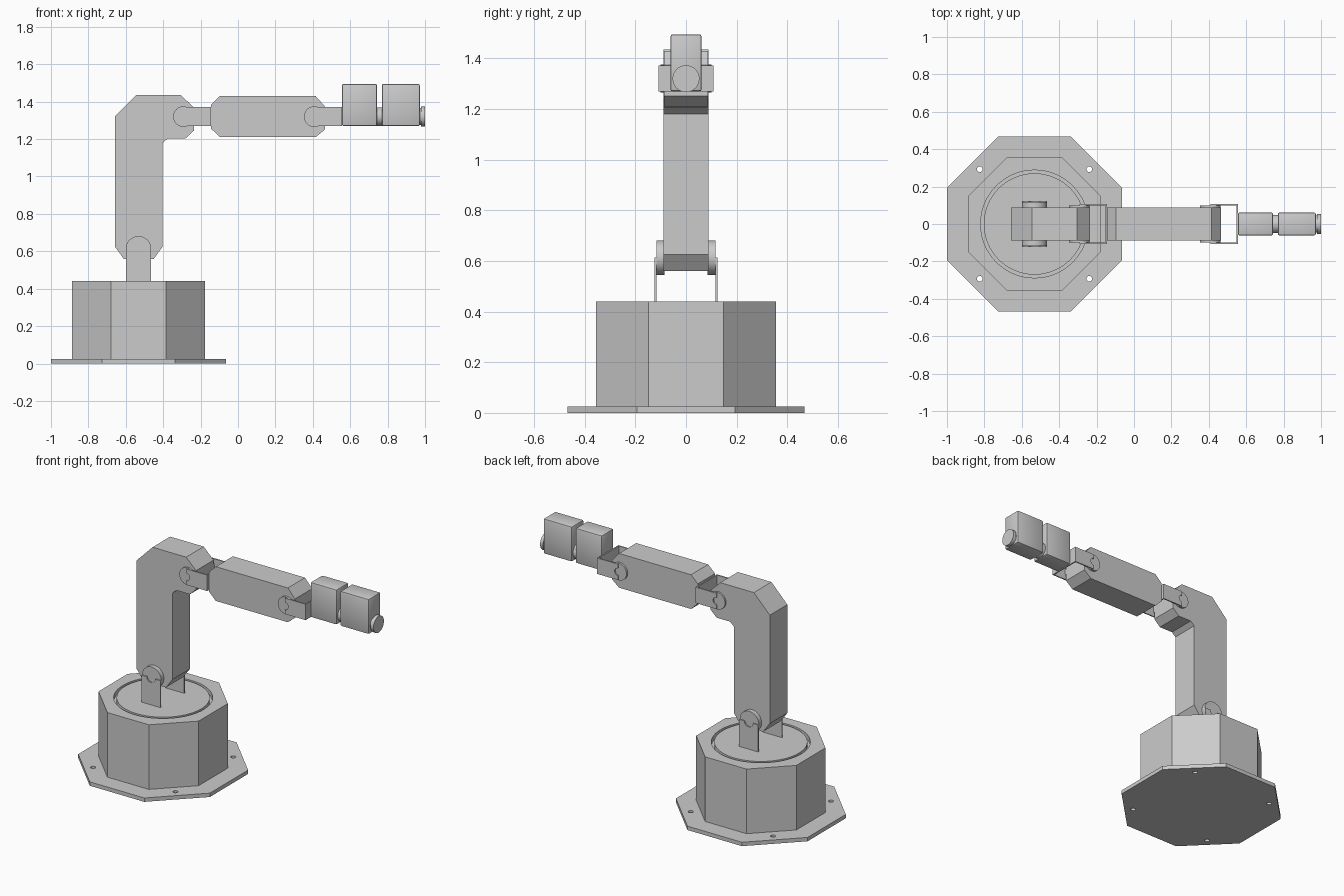
import bpy, bmesh
from math import pi, sin, cos, tan
from mathutils import Vector

if "Cube" in bpy.data.objects:
    bpy.data.objects.remove(bpy.data.objects["Cube"])

BX = -0.532          # turntable axis
AZ = 1.32            # height of the horizontal arm axis


def prism(name, pts, lo, hi, axis):
    """Extrude a 2D profile along an axis: z -> (x, y), y -> (x, z), x -> (y, z)."""
    place = {'z': lambda a, b, t: (a, b, t),
             'y': lambda a, b, t: (a, t, b),
             'x': lambda a, b, t: (t, a, b)}[axis]
    bm = bmesh.new()
    low = [bm.verts.new(place(a, b, lo)) for a, b in pts]
    high = [bm.verts.new(place(a, b, hi)) for a, b in pts]
    bm.faces.new(low)
    bm.faces.new(high)
    n = len(pts)
    for i in range(n):
        j = (i + 1) % n
        bm.faces.new((low[i], low[j], high[j], high[i]))
    bmesh.ops.recalc_face_normals(bm, faces=bm.faces)
    me = bpy.data.meshes.new(name)
    bm.to_mesh(me)
    bm.free()
    ob = bpy.data.objects.new(name, me)
    bpy.context.collection.objects.link(ob)
    return ob


def ring(cx, cy, r, n=48, start=0.0):
    return [(cx + r * cos(start + 2 * pi * i / n), cy + r * sin(start + 2 * pi * i / n))
            for i in range(n)]


def octagon(flat):
    return ring(BX, 0, flat / cos(pi / 8), 8, pi / 8)


def rect(a0, a1, b0, b1):
    return [(a0, b0), (a1, b0), (a1, b1), (a0, b1)]


def activate(ob):
    bpy.ops.object.select_all(action='DESELECT')
    ob.select_set(True)
    bpy.context.view_layer.objects.active = ob


def cut(ob, cutter):
    mod = ob.modifiers.new("cut", 'BOOLEAN')
    mod.operation = 'DIFFERENCE'
    mod.solver = 'EXACT'
    mod.object = cutter
    activate(ob)
    bpy.ops.object.modifier_apply(modifier=mod.name)
    bpy.data.objects.remove(cutter)


def fork(name, cx, cz, length, half, disc_r, notch_r, y0, y1, y2, down=False):
    """Pair of notched plates with a joint disc behind each, on both sides of a link."""
    uv = [(0, -half), (length, -half), (length, half), (0, half)]
    uv += [(notch_r * sin(pi * i / 12), notch_r * cos(pi * i / 12)) for i in range(13)]
    pts = [(cx + v, cz - u) if down else (cx + u, cz + v) for u, v in uv]
    for s, side in ((-1, "front"), (1, "back")):
        prism(f"{name}_plate_{side}", pts, s * y1, s * y2, 'y')
        prism(f"{name}_disc_{side}", ring(cx, cz, disc_r), s * y0, s * y1, 'y')


# Base plate with four bolt holes
plate = prism("base_plate", octagon(0.468), 0, 0.025, 'z')
for sx in (-1, 1):
    for sy in (-1, 1):
        cut(plate, prism("hole", ring(BX + sx * 0.293, sy * 0.293, 0.015, 20), -0.1, 0.1, 'z'))

# Octagonal housing with a round recess, and the turntable inside it
housing = prism("base_housing", octagon(0.356), 0.025, 0.44, 'z')
cut(housing, prism("recess", ring(BX, 0, 0.288, 64), 0.41, 0.6, 'z'))
prism("turntable", ring(BX, 0, 0.271, 64), 0.405, 0.44, 'z')

# Shoulder bracket
fork("shoulder", BX, 0.613, 0.175, 0.068, 0.068, 0.03, 0.085, 0.117, 0.124, down=True)

# Upper arm, bent at the top
prism("upper_arm", [
    (-0.658, 0.625), (-0.611, 0.56), (-0.45, 0.56), (-0.403, 0.625),
    (-0.403, 1.18), (-0.375, 1.204), (-0.28, 1.204), (-0.236, 1.245),
    (-0.236, 1.368), (-0.306, 1.436), (-0.545, 1.436), (-0.658, 1.321)],
    -0.089, 0.089, 'y')

# Forearm
prism("forearm", [
    (-0.145, 1.257), (-0.097, 1.21), (0.415, 1.21), (0.466, 1.252),
    (0.466, 1.373), (0.415, 1.43), (-0.097, 1.43), (-0.145, 1.384)],
    -0.087, 0.087, 'y')

# Elbow and wrist brackets: side plates, discs and cross plates
for name, cx, end in (("elbow", -0.292, -0.144), ("wrist", 0.408, 0.556)):
    fork(name, cx, AZ, end - cx, 0.051, 0.055, 0.024, 0.08, 0.1, 0.108)
    prism(f"{name}_cross_plate", rect(-0.1, 0.1, AZ - 0.051, AZ + 0.051), end - 0.008, end, 'x')

# Two tool motors with softened edges
for name, x0, x1 in (("wrist_motor", 0.556, 0.743), ("tool_motor", 0.769, 0.972)):
    box = prism(name, rect(-0.061, 0.061, 1.27, 1.495), x0, x1, 'x')
    bev = box.modifiers.new("bevel", 'BEVEL')
    bev.width = 0.008
    bev.segments = 2
    activate(box)
    bpy.ops.object.modifier_apply(modifier=bev.name)

# Connecting shaft and end flange
prism("motor_shaft", ring(0, AZ, 0.049), 0.735, 0.775, 'x')
prism("flange_neck", ring(0, AZ, 0.046), 0.965, 0.982, 'x')
prism("tool_flange", ring(0, AZ, 0.053), 0.979, 1.0, 'x')

# Smooth the round parts, keep hard edges
for ob in list(bpy.context.collection.objects):
    activate(ob)
    bpy.ops.object.shade_smooth_by_angle(angle=0.5)
